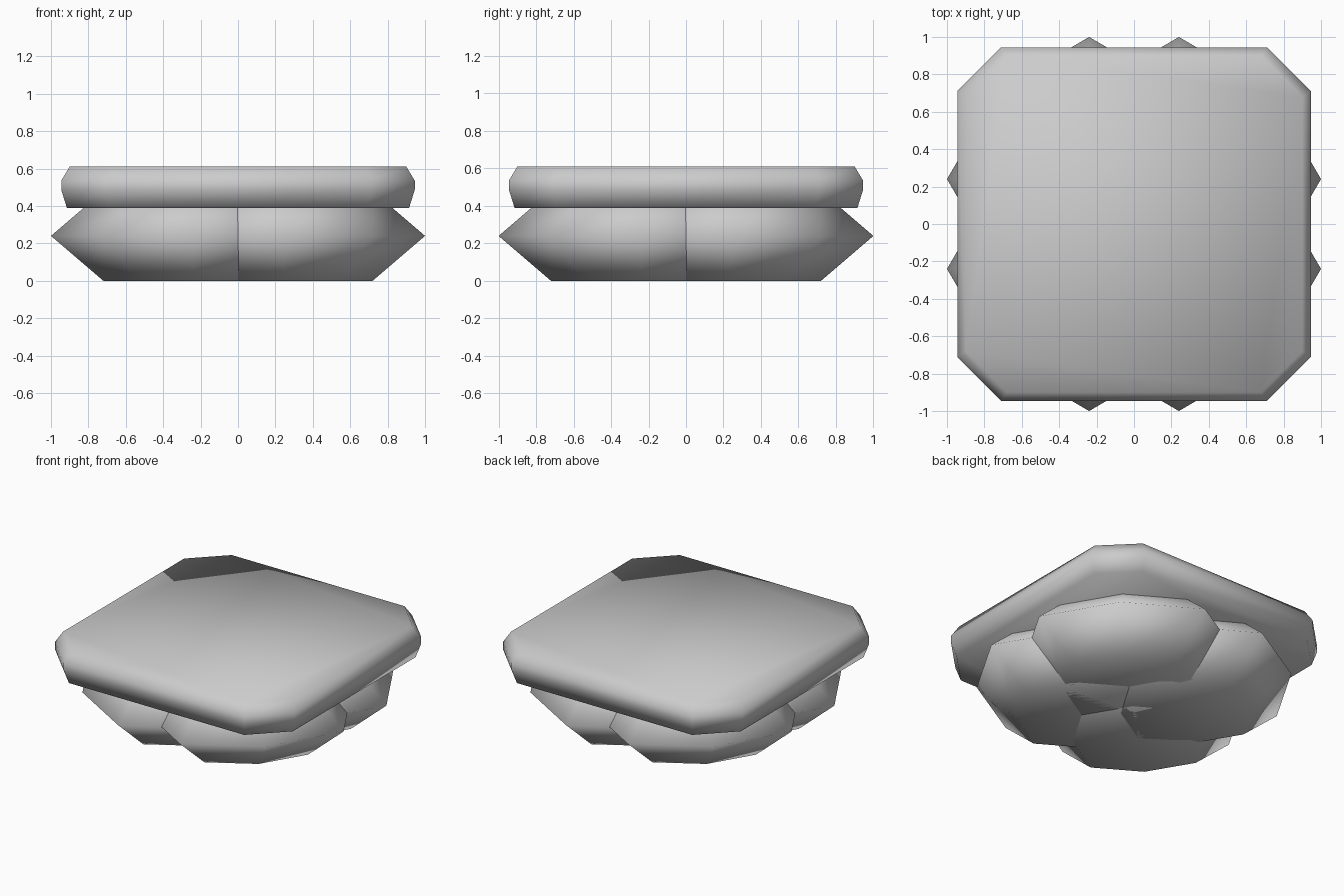
import bpy, bmesh

if "Cube" in bpy.data.objects:
    bpy.data.objects.remove(bpy.data.objects["Cube"])

grey = bpy.data.materials.new("plain grey")
grey.diffuse_color = (0.6, 0.6, 0.6, 1)
grey.use_nodes = True
grey.node_tree.nodes["Principled BSDF"].inputs["Base Color"].default_value = grey.diffuse_color


def stacked_rings(name, rings, location=(0, 0, 0)):
    """Closed smooth solid made by bridging rings of (outline points, z)."""
    bm = bmesh.new()
    loops = [[bm.verts.new((x, y, z)) for x, y in pts] for pts, z in rings]
    n = len(loops[0])
    for low, high in zip(loops, loops[1:]):
        for i in range(n):
            j = (i + 1) % n
            bm.faces.new((low[i], low[j], high[j], high[i]))
    bm.faces.new(loops[0][::-1])
    bm.faces.new(loops[-1])
    for f in bm.faces:
        f.smooth = True
    bmesh.ops.recalc_face_normals(bm, faces=bm.faces)
    mesh = bpy.data.meshes.new(name)
    bm.to_mesh(mesh)
    bm.free()
    mesh.materials.append(grey)
    obj = bpy.data.objects.new(name, mesh)
    obj.location = location
    bpy.context.collection.objects.link(obj)
    return obj


def chamfered_square(half, cut):
    return [(half, -cut), (half, cut), (cut, half), (-cut, half),
            (-half, cut), (-half, -cut), (-cut, -half), (cut, -half)]


def diamond_octagon(axis, diag):
    return [(axis, 0), (diag, diag), (0, axis), (-diag, diag),
            (-axis, 0), (-diag, -diag), (0, -axis), (diag, -diag)]


# Top slab: square with cut corners and a rounded rim
stacked_rings("top_slab", [
    (chamfered_square(0.915, 0.69), 0.39),
    (chamfered_square(0.945, 0.71), 0.487),
    (chamfered_square(0.945, 0.71), 0.535),
    (chamfered_square(0.90, 0.68), 0.61),
])

# Four overlapping lobes underneath
for side_x, x in (("left", -0.24), ("right", 0.24)):
    for side_y, y in (("front", -0.24), ("back", 0.24)):
        stacked_rings(f"lower_lobe_{side_y}_{side_x}", [
            (diamond_octagon(0.48, 0.30), 0.0),
            (diamond_octagon(0.76, 0.48), 0.24),
            (diamond_octagon(0.48, 0.30), 0.48),
        ], (x, y, 0))
